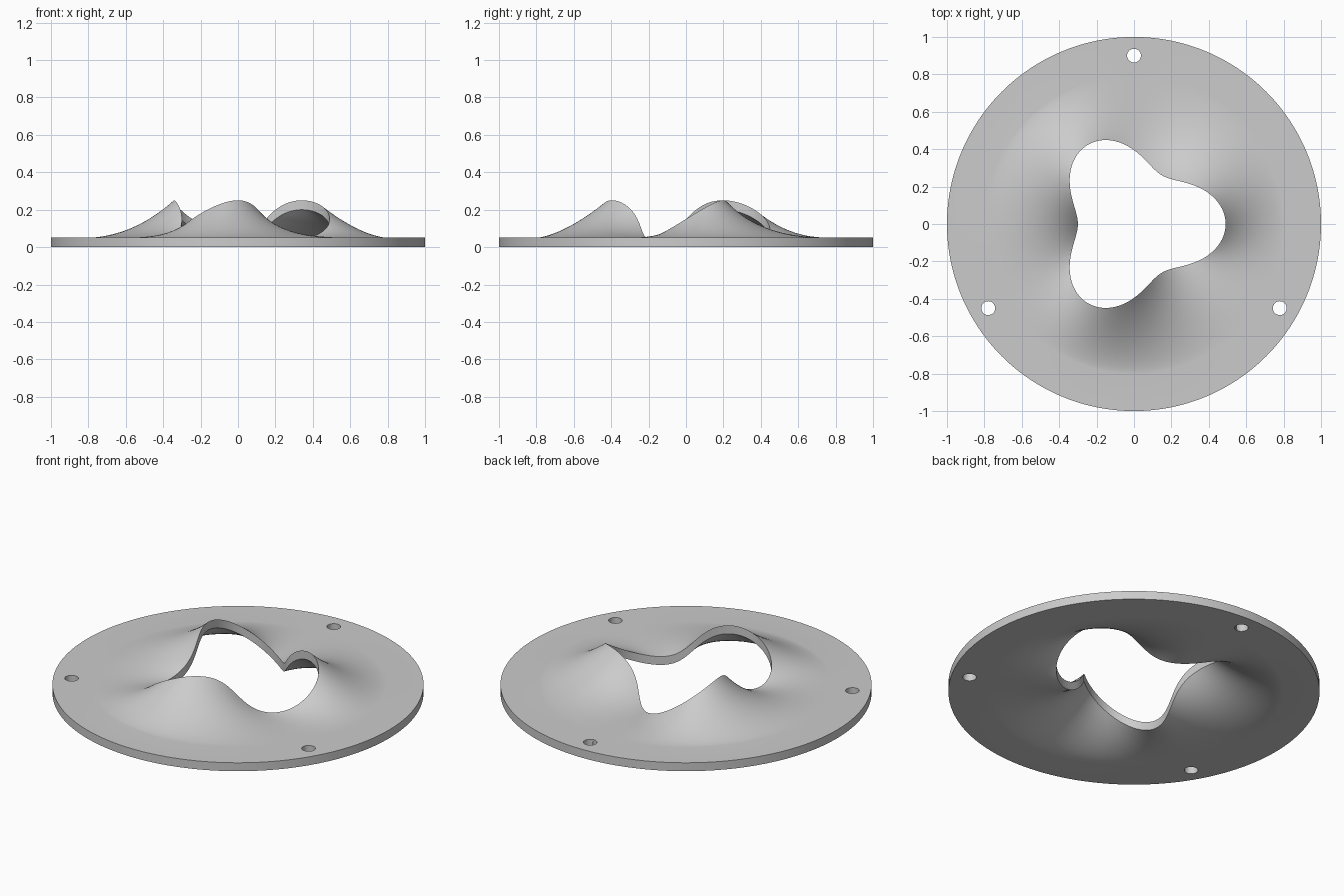
import bpy, bmesh
from math import sin, cos, pi, radians

cube = bpy.data.objects.get("Cube")
if cube:
    bpy.data.objects.remove(cube, do_unlink=True)

SEGMENTS, STEPS = 192, 28
THICK, BLEND_R, OUTER_R = 0.05, 0.8, 1.0

grey = bpy.data.materials.new("light grey")
grey.use_nodes = True
colour = (0.6, 0.6, 0.6, 1)
grey.diffuse_color = colour
grey.node_tree.nodes["Principled BSDF"].inputs["Base Color"].default_value = colour


def ring_point(angle, step):
    """Underside point: three-lobed opening, wavy lip fading into a flat rim."""
    if step > STEPS:
        return OUTER_R * cos(angle), OUTER_R * sin(angle), 0
    t = step / STEPS
    opening = 0.395 + 0.095 * cos(3 * angle)
    r = opening + (BLEND_R - opening) * t
    lift = 0.1 * (1 + sin(3 * angle)) * (1 - t) ** 1.5
    return r * cos(angle), r * sin(angle), lift


# Plate: closed shell of constant vertical thickness
bm = bmesh.new()
layers = []
for offset in (0, THICK):
    layer = []
    for step in range(STEPS + 2):
        ring = []
        for i in range(SEGMENTS):
            x, y, z = ring_point(2 * pi * i / SEGMENTS, step)
            ring.append(bm.verts.new((x, y, z + offset)))
        layer.append(ring)
    layers.append(layer)


def bridge(a, b):
    for i in range(SEGMENTS):
        j = (i + 1) % SEGMENTS
        bm.faces.new((a[i], a[j], b[j], b[i]))


bottom, top = layers
for layer in layers:
    for a, b in zip(layer, layer[1:]):
        bridge(a, b)
bridge(bottom[0], top[0])
bridge(bottom[-1], top[-1])
bmesh.ops.recalc_face_normals(bm, faces=bm.faces)
mesh = bpy.data.meshes.new("flared_plate")
bm.to_mesh(mesh)
bm.free()
mesh.materials.append(grey)
plate = bpy.data.objects.new("flared_plate", mesh)
bpy.context.collection.objects.link(plate)

# Three screw holes through the flat rim
for degrees in (90, 210, 330):
    a = radians(degrees)
    bpy.ops.mesh.primitive_cylinder_add(vertices=32, radius=0.037, depth=0.3,
                                        location=(0.9 * cos(a), 0.9 * sin(a), 0))
    cutter = bpy.context.object
    cutter.name = "screw_hole_cutter"
    cutter.hide_render = True
    cutter.data.materials.append(grey)
    bpy.ops.object.select_all(action='DESELECT')
    plate.select_set(True)
    bpy.context.view_layer.objects.active = plate
    mod = plate.modifiers.new("screw_hole", 'BOOLEAN')
    mod.operation, mod.solver, mod.object = 'DIFFERENCE', 'EXACT', cutter
    bpy.ops.object.modifier_apply(modifier=mod.name)
    bpy.data.objects.remove(cutter, do_unlink=True)

bpy.ops.object.shade_smooth_by_angle(angle=radians(35))
